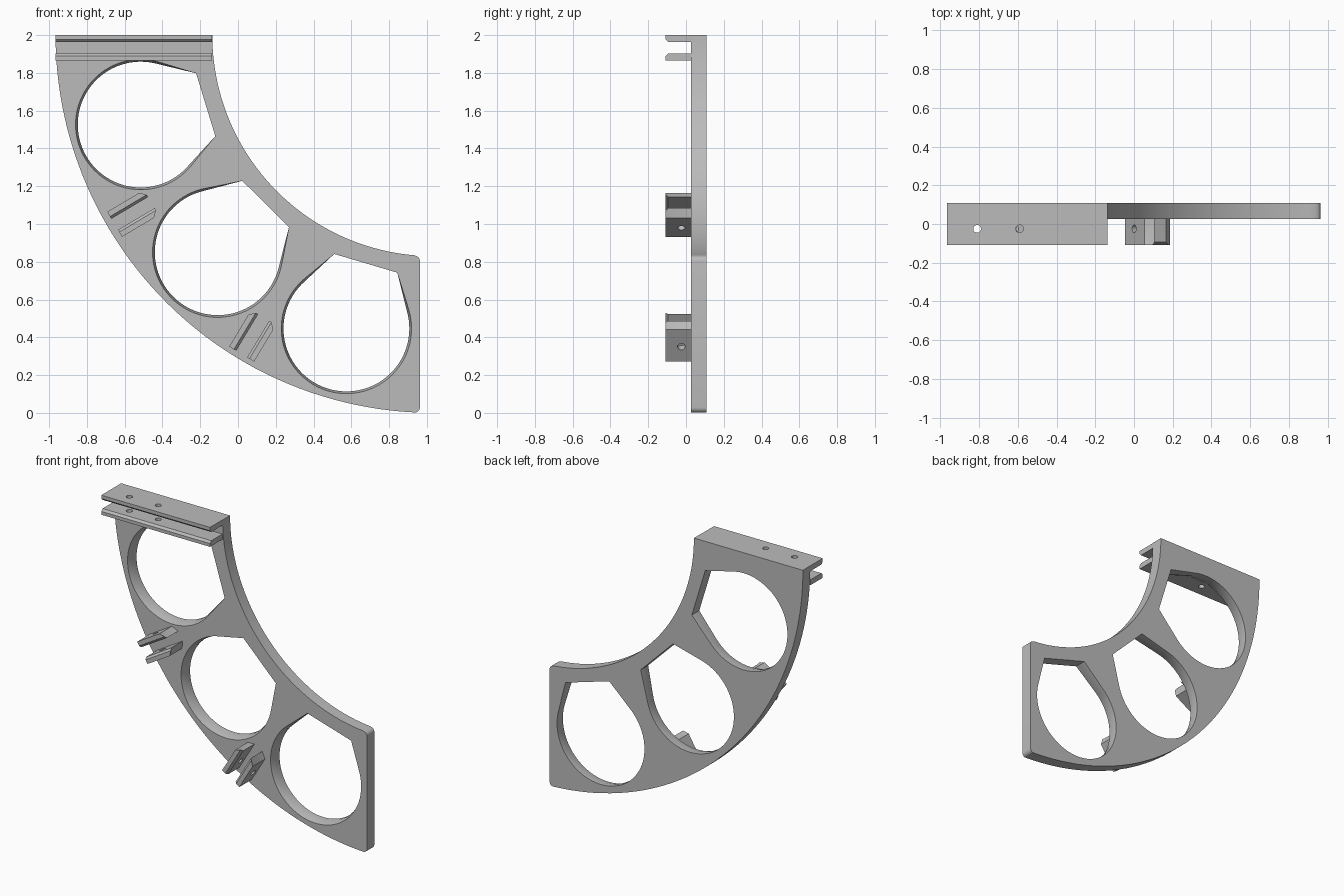
import bpy, bmesh
from math import cos, sin, acos, atan2, hypot, radians, pi, sqrt
from mathutils import Vector

if "Cube" in bpy.data.objects:
    bpy.data.objects.remove(bpy.data.objects["Cube"], do_unlink=True)

grey = bpy.data.materials.new("plain grey")
grey.use_nodes = True
grey.diffuse_color = (0.5, 0.5, 0.5, 1)
grey.node_tree.nodes["Principled BSDF"].inputs["Base Color"].default_value = (0.5, 0.5, 0.5, 1)

CX, CZ = 1.034, 2.0          # centre of the quarter ring
R_OUT, R_IN = 2.0, 1.17
FRONT, FACE, BACK = -0.108, 0.027, 0.108
RIGHT = 0.963


def loft(name, loops):
    """Closed solid through loops that share a point count."""
    bm = bmesh.new()
    rings = [[bm.verts.new(p) for p in loop] for loop in loops]
    n = len(rings[0])
    for a, b in zip(rings, rings[1:]):
        for i in range(n):
            j = (i + 1) % n
            bm.faces.new((a[i], a[j], b[j], b[i]))
    bm.faces.new(rings[0])
    bm.faces.new(rings[-1])
    bmesh.ops.recalc_face_normals(bm, faces=bm.faces)
    me = bpy.data.meshes.new(name)
    bm.to_mesh(me)
    bm.free()
    me.materials.append(grey)
    ob = bpy.data.objects.new(name, me)
    bpy.context.collection.objects.link(ob)
    return ob


def activate(ob):
    bpy.ops.object.select_all(action='DESELECT')
    ob.select_set(True)
    bpy.context.view_layer.objects.active = ob


def cut(ob, cutters):
    activate(ob)
    for c in cutters:
        c.hide_render = True
        m = ob.modifiers.new("cut", 'BOOLEAN')
        m.operation, m.solver, m.object = 'DIFFERENCE', 'EXACT', c
        bpy.ops.object.modifier_apply(modifier=m.name)
    for c in cutters:
        bpy.data.objects.remove(c, do_unlink=True)


def smooth(ob):
    activate(ob)
    bpy.ops.object.shade_smooth_by_angle(angle=radians(25))


def local(deg, radius):
    """Frame on the ring: u points to the ring centre, v runs along the ring."""
    a = radians(deg)
    u, v = Vector((cos(a), 0, sin(a))), Vector((-sin(a), 0, cos(a)))
    o = Vector((CX, 0, CZ)) - u * radius
    return lambda p, y: o + u * p[0] + v * p[1] + Vector((0, y, 0))


def rod(start, end, r=0.02, n=20):
    """Round pin cutter between two points."""
    d = (end - start).normalized()
    s = d.orthogonal().normalized()
    t = d.cross(s)
    ring = [s * r * cos(2 * pi * i / n) + t * r * sin(2 * pi * i / n) for i in range(n)]
    return loft("pin_cutter", [[start + q for q in ring], [end + q for q in ring]])


# Curved plate outline, with rounded corners at the straight right edge
def ring_arc(r, a0, a1, n):
    return [(CX - r * cos(a0 + (a1 - a0) * i / n), CZ - r * sin(a0 + (a1 - a0) * i / n))
            for i in range(n + 1)]


def fillet(x, z, a0, r=0.028, n=6):
    return [(x + r * cos(a0 + pi / 2 * i / n), z + r * sin(a0 + pi / 2 * i / n))
            for i in range(n + 1)]


FIL = 0.028
end_out = acos((CX - RIGHT + FIL) / R_OUT)
end_in = acos((CX - RIGHT + FIL) / R_IN)
z_out = CZ - sqrt(R_OUT ** 2 - (CX - RIGHT) ** 2)
z_in = CZ - sqrt(R_IN ** 2 - (CX - RIGHT) ** 2)
outline = (ring_arc(R_OUT, 0, end_out, 48)
           + fillet(RIGHT - FIL, z_out + FIL, -pi / 2)[1:]
           + fillet(RIGHT - FIL, z_in - FIL, 0)[:-1]
           + ring_arc(R_IN, end_in, 0, 48))
plate = loft("curved_plate", [[(x, y, z) for x, z in outline] for y in (FACE, BACK)])


# Openings: circle with two outward corners, narrowing towards the back
def opening(r, n=72):
    cu, cv = 0.36, 0.174
    t = atan2(cv, cu) + acos(r / hypot(cu, cv))
    pts = [(cu, cv)]
    for i in range(n + 1):
        a = t + (2 * pi - 2 * t) * i / n
        pts.append((r * cos(a), r * sin(a)))
    return pts + [(cu, -cv)]


cutters = []
for deg in (17, 45.2, 73.5):
    at = local(deg, 1.62)
    cutters.append(loft("opening_cutter", [
        [at(p, y) for p in opening(r)]
        for y, r in ((FACE - 0.02, 0.345), (FACE, 0.345), (0.07, 0.333), (BACK + 0.02, 0.333))]))
cut(plate, cutters)
smooth(plate)

# Pair of flanges along the top, each with a lead-in bevel and two pin holes
BEV = 0.014
for name, far, near in (("top_flange", 2.0, 1.963), ("lower_flange", 1.866, 1.903)):
    k = BEV if far > near else -BEV
    profile = [(FACE, far), (FRONT, far), (FRONT, near + k), (FRONT + BEV, near), (FACE, near)]
    flange = loft(name, [[(x, y, z) for y, z in profile] for x in (-0.966, -0.138)])
    cut(flange, [rod(Vector((x, -0.025, 1.8)), Vector((x, -0.025, 2.1))) for x in (-0.81, -0.59)])
    smooth(flange)

# Two hinge lugs, each a mirrored pair of fins with a pin hole
for lug, deg, radius in (("upper", 30.7, 1.862), ("lower", 59, 1.87)):
    at = local(deg, radius)
    for side, s in (("left", -1), ("right", 1)):
        def section(inner):
            return [(-0.1, s * inner), (0.126, s * inner), (0.097, s * 0.077), (-0.1, s * 0.077)]
        fin = loft(f"{lug}_lug_{side}_fin", [
            [at(p, y) for p in section(w)]
            for y, w in ((FACE, 0.034), (FRONT + BEV, 0.034), (FRONT, 0.034 + BEV))])
        cut(fin, [rod(at((-0.008, -0.12), -0.025), at((-0.008, 0.12), -0.025))])
        smooth(fin)
